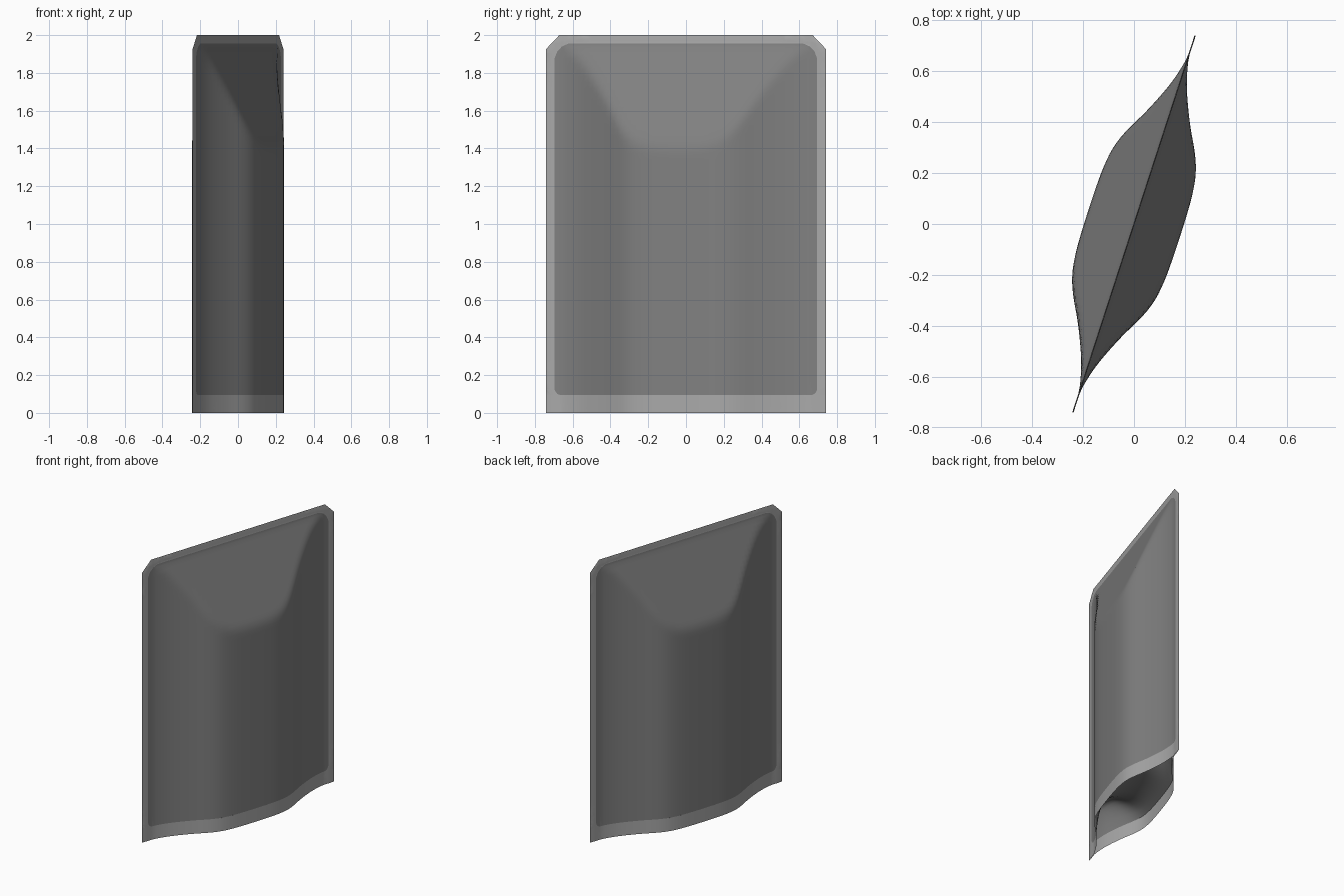
import bpy, bmesh, math
from mathutils import Vector, Matrix

cube = bpy.data.objects.get("Cube")
if cube:
    bpy.data.objects.remove(cube)

HALF, HEIGHT = 0.778, 2.0
SEAL_S, SEAL_TOP, SEAL_LOW = 0.73, 1.955, 0.095
TURN = Matrix.Rotation(math.atan2(0.74, 0.24), 4, 'Z')
# half thickness of the filled pouch along its width
PROFILE = [(0, .187), (.1, .186), (.18, .182), (.26, .170), (.33, .145),
           (.445, .086), (.57, .033), (.66, .008), (.72, 0), (.8, 0)]


def material(name, value):
    m = bpy.data.materials.new(name)
    m.use_nodes = True
    colour = (value, value, value, 1)
    m.diffuse_color = colour
    m.node_tree.nodes["Principled BSDF"].inputs["Base Color"].default_value = colour
    return m


pouch_grey = material("pouch grey", 0.22)
seal_grey = material("seal light grey", 0.40)


def bulge(s):
    """Smooth interpolation of the profile."""
    s = abs(s)
    last = len(PROFILE) - 1

    def slope(i):
        if i == 0 or i == last:
            return 0
        (a, b), (c, d) = PROFILE[i - 1], PROFILE[i + 1]
        return (d - b) / (c - a)
    for i in range(last):
        (a, b), (c, d) = PROFILE[i], PROFILE[i + 1]
        if s <= c:
            w = c - a
            t = (s - a) / w
            h = t * t * (3 - 2 * t)
            return max(0, b + (d - b) * h + w * (t * (1 - t) ** 2 * slope(i)
                                                 - t * t * (1 - t) * slope(i + 1)))
    return 0


def thickness(s, z):
    """Flat slopes from the top seal blend into the rounded body."""
    a, b = bulge(s), max(0, 0.34 * (SEAL_TOP - z))
    k = 0.012 * min(1, a / 0.03, b / 0.03)
    m = min(a, b)
    if k > 0:
        m -= max(k - abs(a - b), 0) ** 2 / (4 * k)
    return max(m, 0.0025)


# straight cuts around the rounded seal window: (point, outward direction)
window = [((0, SEAL_TOP), (0, 1)), ((0, SEAL_LOW), (0, -1))]
for side in (-1, 1):
    window.append(((side * SEAL_S, 1), (side, 0)))
    for z_edge, up, r in ((SEAL_TOP, 1, 0.095), (SEAL_LOW, -1, 0.035)):
        for i in range(1, 4):
            a = math.radians(90 * i / 4)
            d = Vector((side * math.cos(a), up * math.sin(a)))
            centre = Vector((side * (SEAL_S - r), z_edge - up * r))
            window.append((centre + d * r, d))


def make_wall(bm, side):
    """One sheet, cut flat, coloured, then pushed out to its bulge."""
    sheet = bmesh.new()
    cols, rows = 56, 64
    grid = [[sheet.verts.new((-HALF + 2 * HALF * i / cols, 0, HEIGHT * j / rows))
             for i in range(cols + 1)] for j in range(rows + 1)]
    for j in range(rows):
        for i in range(cols):
            sheet.faces.new((grid[j][i], grid[j][i + 1], grid[j + 1][i + 1], grid[j + 1][i]))

    def cut(p, d, clear=False):
        bmesh.ops.bisect_plane(sheet, geom=sheet.verts[:] + sheet.edges[:] + sheet.faces[:],
                               dist=1e-5, plane_co=(p[0], 0, p[1]),
                               plane_no=(d[0], 0, d[1]), clear_outer=clear)
    for p, d in window:
        cut(p, d)
    for e in (-1, 1):      # clipped top corners
        cut((e * 0.705, HEIGHT), (e, 1), True)
    for f in sheet.faces:
        c = f.calc_center_median()
        inside = all((c.x - p[0]) * d[0] + (c.z - p[1]) * d[1] < 0 for p, d in window)
        f.material_index = 0 if inside else 1
    for v in sheet.verts:
        s, z = v.co.x, v.co.z
        rim = v.is_boundary and (z > 1e-4 or abs(s) > HALF - 1e-4)
        v.co.y = 0 if rim else -side * thickness(s, z)
    if side < 0:
        bmesh.ops.reverse_faces(sheet, faces=sheet.faces[:])
    copy = {v: bm.verts.new(v.co) for v in sheet.verts}
    for f in sheet.faces:
        bm.faces.new([copy[v] for v in f.verts]).material_index = f.material_index
    sheet.free()


def finish(bm, name, mats):
    bm.transform(TURN)
    mesh = bpy.data.meshes.new(name)
    bm.to_mesh(mesh)
    bm.free()
    for m in mats:
        mesh.materials.append(m)
    ob = bpy.data.objects.new(name, mesh)
    bpy.context.collection.objects.link(ob)
    bpy.ops.object.select_all(action='DESELECT')
    ob.select_set(True)
    bpy.context.view_layer.objects.active = ob
    bpy.ops.object.shade_smooth_by_angle(angle=math.radians(40))


# front and back walls welded along the side and top seals
bm = bmesh.new()
for side in (1, -1):
    make_wall(bm, side)
bmesh.ops.remove_doubles(bm, verts=bm.verts, dist=1e-4)
finish(bm, "pouch_walls", [pouch_grey, seal_grey])

# folded bottom gusset, rising towards the side seals
bm = bmesh.new()
rows = []
for i in range(49):
    s = -0.7 + 1.4 * i / 48
    n = thickness(s, SEAL_LOW)
    rise = math.sqrt(0.2 ** 2 - n ** 2)
    rows.append([bm.verts.new((s, n * t / 6, SEAL_LOW + rise * (1 - (t / 6) ** 2)))
                 for t in range(-6, 7)])
for a, b in zip(rows, rows[1:]):
    for t in range(12):
        bm.faces.new((a[t], a[t + 1], b[t + 1], b[t]))
bmesh.ops.reverse_faces(bm, faces=bm.faces[:])
finish(bm, "bottom_gusset", [pouch_grey])
